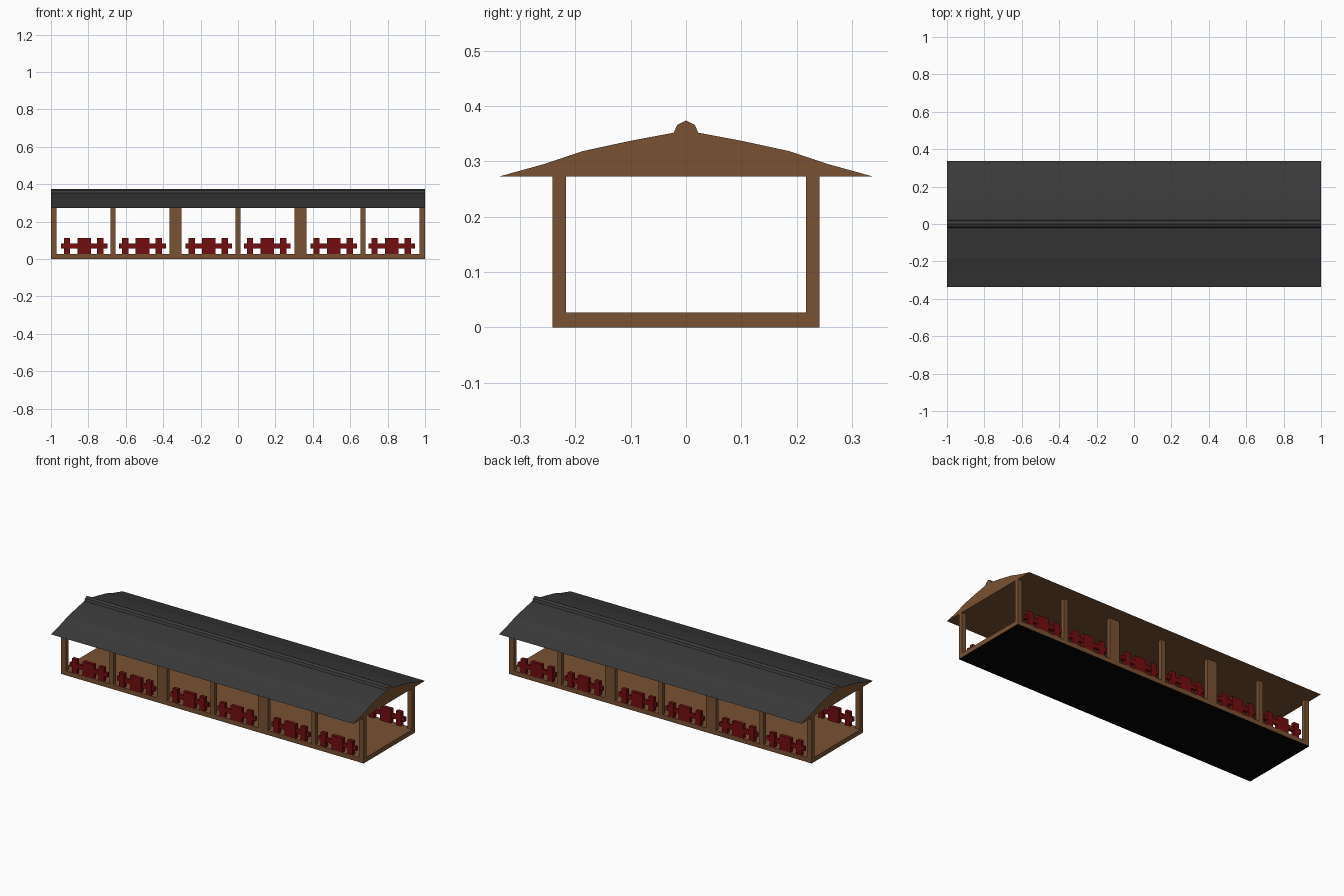
import bpy, bmesh

if "Cube" in bpy.data.objects:
    bpy.data.objects.remove(bpy.data.objects["Cube"])

def material(name, rgb):
    m = bpy.data.materials.new(name)
    m.diffuse_color = (*rgb, 1)
    m.use_nodes = True
    m.node_tree.nodes["Principled BSDF"].inputs["Base Color"].default_value = m.diffuse_color
    return m

WOOD = material("brown wood", (0.19, 0.083, 0.032))
ROOF = material("charcoal roofing", (0.042, 0.042, 0.042))
RED = material("dark red paint", (0.17, 0.004, 0.005))
BLACK = material("black underside", (0.001, 0.001, 0.001))

def finish(name, bm, mats):
    bmesh.ops.recalc_face_normals(bm, faces=bm.faces[:])
    me = bpy.data.meshes.new(name)
    bm.to_mesh(me)
    bm.free()
    for m in mats:
        me.materials.append(m)
    ob = bpy.data.objects.new(name, me)
    bpy.context.collection.objects.link(ob)
    return ob

def add_box(bm, x0, x1, y0, y1, z0, z1):
    vs = bmesh.ops.create_cube(bm, size=1)["verts"]
    for v in vs:
        v.co = (x1 if v.co.x > 0 else x0, y1 if v.co.y > 0 else y0,
                z1 if v.co.z > 0 else z0)

FLOOR_TOP, EAVE = 0.027, 0.273
Y_OUT, Y_IN = 0.241, 0.217

# Floor slab with a black underside
bm = bmesh.new()
add_box(bm, -1, 1, -Y_OUT, Y_OUT, 0, FLOOR_TOP)
for f in bm.faces:
    if all(v.co.z < 0.001 for v in f.verts):
        f.material_index = 1
finish("floor", bm, [WOOD, BLACK])

# Roof: gable profile extruded along x
half = [(0.337, EAVE), (0.254, 0.296), (0.185, 0.319), (0.102, 0.337),
        (0.022, 0.352), (0.016, 0.366)]
profile = half + [(0, 0.374)] + [(-y, z) for y, z in reversed(half)]
bm = bmesh.new()
face = bm.faces.new([bm.verts.new((-1, y, z)) for y, z in profile])
ext = bmesh.ops.extrude_face_region(bm, geom=[face], use_keep_orig=True)
for v in ext["geom"]:
    if isinstance(v, bmesh.types.BMVert):
        v.co.x = 1
bmesh.ops.recalc_face_normals(bm, faces=bm.faces[:])
for f in bm.faces:  # covering on upward faces, wood on gables and underside
    f.normal_update()
    f.material_index = 1 if f.normal.z > 0.05 else 0
finish("roof", bm, [WOOD, ROOF])

# Posts and red railings along both long sides
posts = [(-1, -0.97), (-0.682, -0.654), (-0.366, -0.302), (-0.014, 0.014),
         (0.302, 0.366), (0.654, 0.682), (0.97, 1)]
rail_centres = [-0.822, -0.51, -0.156, 0.156, 0.512, 0.822]
for side, s in (("front", -1), ("back", 1)):
    def ys(a, b):
        return sorted((s * a, s * b))
    for i, (x0, x1) in enumerate(posts):
        bm = bmesh.new()
        add_box(bm, x0, x1, *ys(Y_IN, Y_OUT), FLOOR_TOP, EAVE)
        finish(f"{side}_post_{i + 1}", bm, [WOOD])
    for i, c in enumerate(rail_centres):
        bm = bmesh.new()
        add_box(bm, c - 0.125, c + 0.125, *ys(0.221, 0.237), 0.057, 0.083)
        for dx, w in ((-0.092, 0.017), (0, 0.037), (0.086, 0.017)):
            add_box(bm, c + dx - w, c + dx + w, *ys(0.218, 0.24), FLOOR_TOP, 0.111)
        finish(f"{side}_railing_{i + 1}", bm, [RED])
